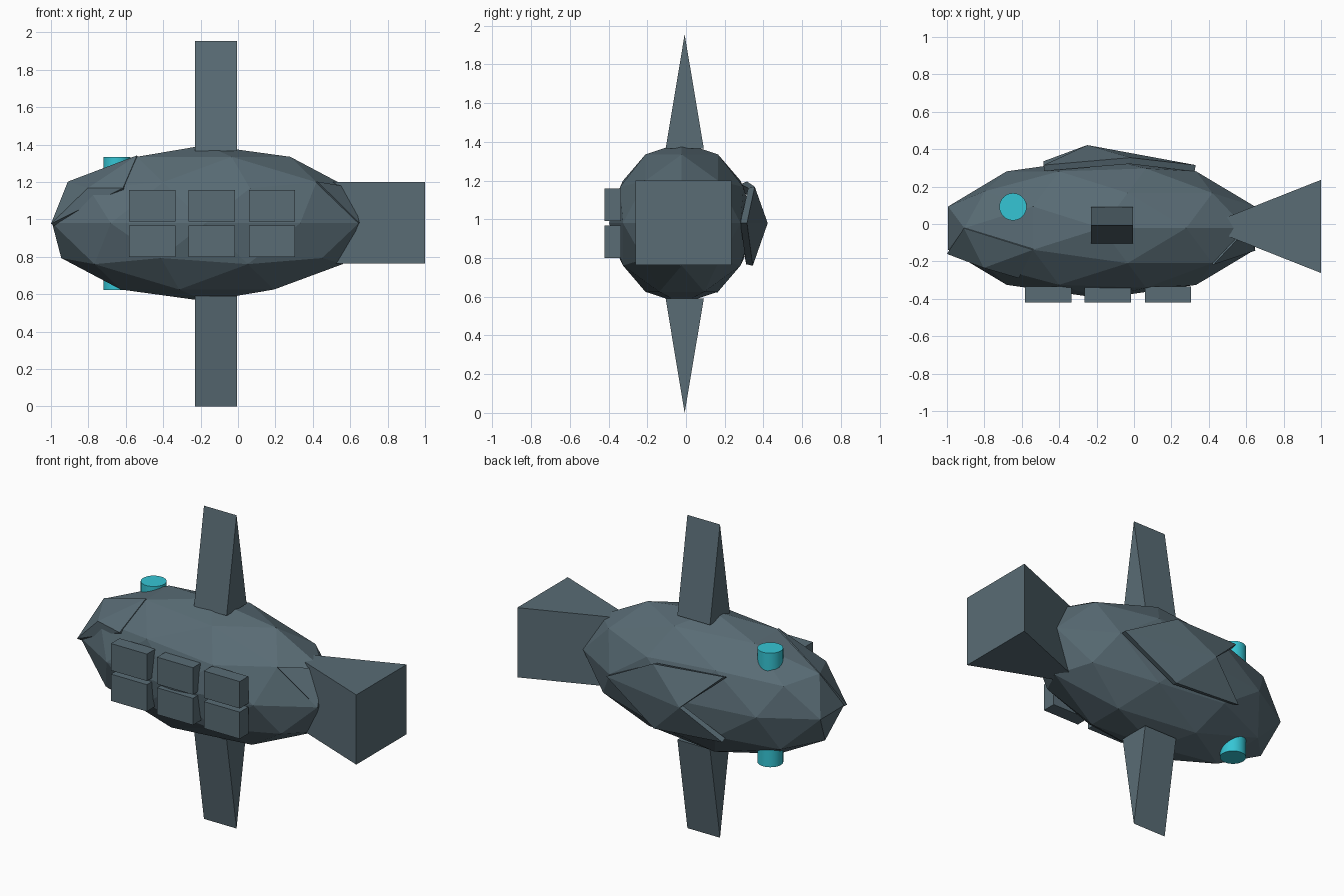
import bpy, bmesh
from mathutils import Vector, Matrix

if "Cube" in bpy.data.objects:
    bpy.data.objects.remove(bpy.data.objects["Cube"])

CENTRE = Vector((-0.174, -0.022, 0.98))
RADII = Vector((0.862, 0.375, 0.417))


def material(name, colour):
    m = bpy.data.materials.new(name)
    m.diffuse_color = (*colour, 1)
    m.use_nodes = True
    m.node_tree.nodes["Principled BSDF"].inputs["Base Color"].default_value = m.diffuse_color
    return m


HULL = material("slate_grey", (0.100, 0.150, 0.178))
GLOW = material("bright_cyan", (0.036, 0.56, 0.66))


def finish(name, bm, mat):
    me = bpy.data.meshes.new(name)
    bm.to_mesh(me)
    bm.free()
    me.materials.append(mat)
    ob = bpy.data.objects.new(name, me)
    bpy.context.collection.objects.link(ob)
    return ob


def box(name, lo, hi):
    lo, hi = Vector(lo), Vector(hi)
    bm = bmesh.new()
    bmesh.ops.create_cube(bm, size=1)
    for v in bm.verts:
        v.co = (lo + hi) / 2 + Vector(a * b for a, b in zip(v.co, hi - lo))
    return finish(name, bm, HULL)


def wedge(name, triangle, sweep):
    """Triangular prism: a triangle pushed along a vector."""
    bm = bmesh.new()
    face = bm.faces.new([bm.verts.new(p) for p in triangle])
    ext = bmesh.ops.extrude_face_region(bm, geom=[face], use_keep_orig=True)
    new = [g for g in ext["geom"] if isinstance(g, bmesh.types.BMVert)]
    bmesh.ops.translate(bm, verts=new, vec=sweep)
    bmesh.ops.recalc_face_normals(bm, faces=bm.faces)
    return finish(name, bm, HULL)


def panel(name, hub, rim, closed, thickness):
    """Raised armour plate: a fan of triangles with thickness."""
    bm = bmesh.new()
    h = bm.verts.new(hub)
    vs = [bm.verts.new(p) for p in rim]
    pairs = list(zip(vs, vs[1:]))
    if closed:
        pairs.append((vs[-1], vs[0]))
    for a, b in pairs:
        f = bm.faces.new((h, a, b))
        f.normal_update()
        if f.normal.dot(f.calc_center_median() - CENTRE) < 0:
            f.normal_flip()
    ob = finish(name, bm, HULL)
    mod = ob.modifiers.new("thickness", "SOLIDIFY")
    mod.thickness = thickness
    mod.offset = -1
    return ob


# Faceted hull
bm = bmesh.new()
bmesh.ops.create_icosphere(bm, subdivisions=2, radius=1)
for v in bm.verts:
    v.co = CENTRE + Vector(a * b for a, b in zip(v.co, RADII))
finish("hull", bm, HULL)

# Raised plates on the far side, nose and tail
panel("side_plate", (-0.25, 0.422, 0.98),
      [(-0.483, 0.315, 1.195), (-0.02, 0.355, 1.168), (0.33, 0.315, 0.98),
       (-0.02, 0.345, 0.76), (-0.485, 0.335, 0.794)], False, 0.035)
panel("nose_plate", (-0.803, -0.235, 1.168),
      [(-1.0, -0.16, 0.977), (-0.91, -0.022, 1.202),
       (-0.54, -0.138, 1.342), (-0.615, -0.29, 1.168)], True, 0.025)
panel("tail_plate", (0.65, -0.142, 0.98),
      [(0.425, -0.217, 1.202), (0.602, -0.03, 1.172)], False, 0.02)

# Upper and lower fins, mirrored about the hull's middle height
for name, base, tip in (("upper_fin", 1.365, 1.955), ("lower_fin", 0.59, 0.0)):
    wedge(name, [(-0.23, -0.105, base), (-0.23, 0.092, base), (-0.23, -0.007, tip)],
          (0.225, 0, 0))

# Flaring tail
wedge("tail", [(1.0, -0.262, 0.765), (1.0, 0.236, 0.765), (0.37, -0.013, 0.765)],
      (0, 0, 0.435))

# Two rows of three blocks on the front side
for row, (z0, z1) in enumerate(((0.80, 0.967), (0.99, 1.158))):
    for col, x0 in enumerate((-0.583, -0.265, 0.058)):
        box(f"block_{row}_{col}", (x0, -0.42, z0), (x0 + 0.248, -0.335, z1))

# Round lamps near the nose, above and below
for name, z in (("upper_lamp", 1.185), ("lower_lamp", 0.773)):
    bm = bmesh.new()
    bmesh.ops.create_cone(bm, cap_ends=True, segments=32, radius1=0.073,
                          radius2=0.073, depth=0.3,
                          matrix=Matrix.Translation((-0.647, 0.092, z)))
    ob = finish(name, bm, GLOW)
    for p in ob.data.polygons:
        p.use_smooth = abs(p.normal.z) < 0.5
